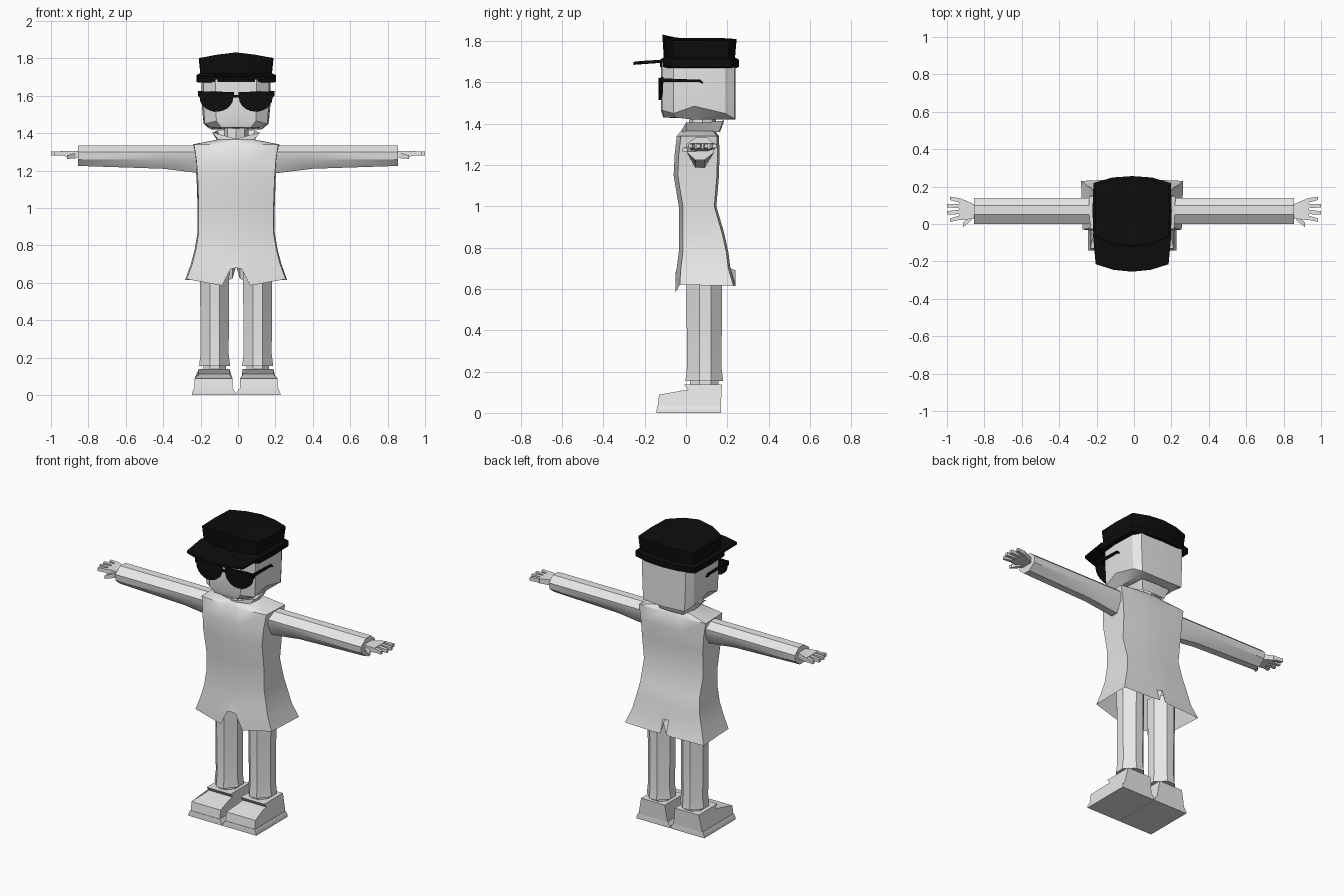
import bpy, bmesh, math

cube = bpy.data.objects.get("Cube")
if cube:
    bpy.data.objects.remove(cube, do_unlink=True)


def material(name, value):
    m = bpy.data.materials.new(name)
    m.use_nodes = True
    m.diffuse_color = (value, value, value, 1)
    m.node_tree.nodes["Principled BSDF"].inputs["Base Color"].default_value = (value, value, value, 1)
    return m


WHITE = material("plain white", 0.8)
BLACK = material("cap black", 0.004)
MID = -0.01  # body centre line


def loft(name, rings, mat=WHITE, start=True, end=True, dx=MID, angle=30):
    """Skin a list of equal closed rings, with optional end caps."""
    bm = bmesh.new()
    rows = [[bm.verts.new((x + dx, y, z)) for x, y, z in r] for r in rings]
    n = len(rows[0])
    for a, b in zip(rows, rows[1:]):
        for i in range(n):
            j = (i + 1) % n
            bm.faces.new((a[i], a[j], b[j], b[i]))
    if start:
        bm.faces.new(rows[0][::-1])
    if end:
        bm.faces.new(rows[-1])
    bmesh.ops.recalc_face_normals(bm, faces=bm.faces[:])
    me = bpy.data.meshes.new(name)
    bm.to_mesh(me)
    bm.free()
    ob = bpy.data.objects.new(name, me)
    bpy.context.collection.objects.link(ob)
    me.materials.append(mat)
    bpy.ops.object.select_all(action='DESELECT')
    ob.select_set(True)
    bpy.context.view_layer.objects.active = ob
    bpy.ops.object.shade_smooth_by_angle(angle=math.radians(angle))
    return ob


def full(half):
    """Mirror a half ring that runs from front centre to back centre."""
    return half + [(-x, y, z) for x, y, z in reversed(half) if x > 1e-6]


def flat(half, z):
    return full([(x, y, z) for x, y in half])


# Head: chamfered block with an undercut jaw
head_top = [(0, -.12), (.11, -.115), (.175, -.06), (.185, .04), (.18, .19), (.15, .235), (0, .24)]
jaw_z = [1.46, 1.465, 1.45, 1.485, 1.45, 1.425, 1.42]
jaw = [(x * .96, y, z) for (x, y), z in zip(head_top, jaw_z)]
chin = [(x * .72, y * .92, 1.42 if y > 0 else 1.43) for x, y in head_top]
loft("head", [full(chin), full(jaw), flat(head_top, 1.57), flat(head_top, 1.70)])

# Neck and open collar
neck = [(.065 * math.cos(k * math.pi / 4), .08 + .065 * math.sin(k * math.pi / 4)) for k in range(8)]
loft("neck", [[(x, y, z) for x, y in neck] for z in (1.33, 1.45)])
collar_low = [(0, -.03, 1.355), (.09, 0, 1.36), (.10, .08, 1.36), (.08, .16, 1.36), (0, .165, 1.36)]
collar_high = [(0, -.02, 1.37), (.13, 0, 1.405), (.12, .08, 1.405), (.10, .18, 1.415), (0, .185, 1.415)]
loft("collar", [full(collar_low), full(collar_high)], start=False, end=False)


# Coat: boxy tube, flared hem with a slit at front and back
def coat_ring(z, w, front, back, slit=False):
    half = [(0, front), (.03, front), (.075, front), (w, front + .02), (w * 1.03, back - .01),
            (.06, back), (.02, back), (0, back)]
    hem = [.68, .675, .585, .62, .615, .615, .62, .69]
    return full([(x, y, h if slit else z) for (x, y), h in zip(half, hem)])


coat = [(.70, .235, -.045, .215), (.78, .215, -.035, .205), (.87, .20, -.035, .185),
        (1.0, .20, -.035, .147), (1.15, .205, -.06, .16), (1.25, .212, -.055, .162), (1.34, .225, -.045, .16)]
rings = [coat_ring(.62, .265, -.05, .24, True)] + [coat_ring(*c) for c in coat]
rings.append([(x * .45, .06 + (y - .06) * .8, 1.365) for x, y, z in rings[-1]])
loft("coat", rings, start=False, angle=40)

# Sleeves and hands
sleeve = [(.05, 1.335), (0, 1.30), (.005, 1.26), (.045, 1.20), (.09, 1.20), (.135, 1.26), (.14, 1.30), (.10, 1.335)]


def sleeve_ring(x, low):
    return [(x, y, z if z > 1.22 else low) for y, z in sleeve]


def bar(name, a, b):
    """Box tapering between two (x, y, z, half width, half height) stations."""
    ends = [[(x, y + i * w, z + j * h) for i, j in ((-1, -1), (1, -1), (1, 1), (-1, 1))] for x, y, z, w, h in (a, b)]
    loft(name, ends, dx=0)


for side, s in (("left", 1), ("right", -1)):
    rs = [sleeve_ring(x * s, low) for x, low in ((.15, 1.185), (.22, 1.188), (.40, 1.21), (.855, 1.225))]
    loft(side + "_sleeve", rs, dx=0)
    bar(side + "_palm", (.84 * s, .065, 1.285, .035, .018), (.935 * s, .08, 1.292, .06, .014))
    for k in range(4):
        y = .035 + k * .03
        bar(f"{side}_finger_{k + 1}", (.925 * s, y, 1.292, .012, .012),
            ((1.0 if 0 < k < 3 else .985) * s, y * 1.3 - .025, 1.292, .009, .010))
    bar(side + "_thumb", (.87 * s, .035, 1.28, .016, .014), (.915 * s, -.005, 1.272, .012, .010))

    # Trousers: eight-sided, with a flared cuff
    def leg_ring(z, g=0.0):
        xs = (.04 - g, .09, .14, .19 + g)
        ys = (.005 - g, .065, .12, .172 + g)
        pts = [(1, 0), (2, 0), (3, 1), (3, 2), (2, 3), (1, 3), (0, 2), (0, 1)]
        return [(xs[i] * s, ys[j], z) for i, j in pts]

    loft(side + "_trouser_leg", [leg_ring(.155, .008), leg_ring(.22), leg_ring(.50, .002), leg_ring(.72, .004)], angle=20)
    loft(side + "_ankle", [leg_ring(.08, -.015), leg_ring(.18, -.015)])

    # Shoe: flared sole, side profile swept across the width
    def sole_ring(z, x0, x1, y0, y1):
        return [(x0 * s, y0, z), (x1 * s, y0, z), (x1 * s, y1, z), (x0 * s, y1, z)]

    loft(side + "_sole", [sole_ring(0, .003, .236, -.142, .17), sole_ring(.012, .003, .236, -.142, .17),
                          sole_ring(.035, .018, .225, -.14, .168)])
    upper = [(-.138, .03), (-.13, .088), (-.02, .108), (.01, .112), (-.01, .138), (.175, .138), (.168, .03)]
    inner = [(.035 if z > .1 else .02, y, z) for y, z in upper]
    outer = [(.20 if z > .1 else .222, y, z) for y, z in upper]
    loft(side + "_shoe", [[(x * s, y, z) for x, y, z in r] for r in (inner, outer)])

# Cap: band, crown with a raised front, visor
outline = [(0, -.115), (.10, -.105), (.195, -.065), (.20, .07), (.195, .21), (.10, .238), (0, .245)]


def grow(f, z):
    return full([(x * f, .06 + (y - .06) * f, z) for x, y in outline])


loft("cap_band", [grow(1.0, 1.67), grow(1.06, 1.675), grow(1.06, 1.71), grow(.97, 1.72)], BLACK)
top_z = [1.832, 1.82, 1.802, 1.802, 1.80, 1.805, 1.81]
rim = full([(x, y, z) for (x, y), z in zip(outline, top_z)])
loft("cap_crown", [grow(.95, 1.70), rim, grow(.6, 1.815)], BLACK)
visor = [(0, -.255, 1.685), (.10, -.245, 1.687), (.195, -.215, 1.69), (.21, -.05, 1.70), (0, -.05, 1.70)]
loft("cap_visor", [full(visor), full([(x, y, z + .014) for x, y, z in visor])], BLACK)

# Sunglasses: half-round lenses, bridge and temples
for side, s in (("left", 1), ("right", -1)):
    arc = [(.105 + .09 * math.cos(k * math.pi / 10), 1.59 - .075 * math.sin(k * math.pi / 10)) for k in range(11)]
    lens = [(.012, 1.597), (.012, 1.62), (.205, 1.625), (.205, 1.60)] + arc
    loft(side + "_lens", [[(x * s, y + max(0, x - .1) * .12, z) for x, z in lens] for y in (-.133, -.122)], BLACK)
    arm = [(-.13, 1.603), (-.13, 1.62), (.07, 1.613), (.085, 1.598), (.078, 1.594), (.06, 1.603)]
    loft(side + "_temple", [[(x * s, y, z) for y, z in arm] for x in (.186, .198)], BLACK)
bridge = [(-.02, 1.59), (.02, 1.59), (.02, 1.603), (-.02, 1.603)]
loft("bridge", [[(x, y, z) for x, z in bridge] for y in (-.133, -.123)], BLACK)
